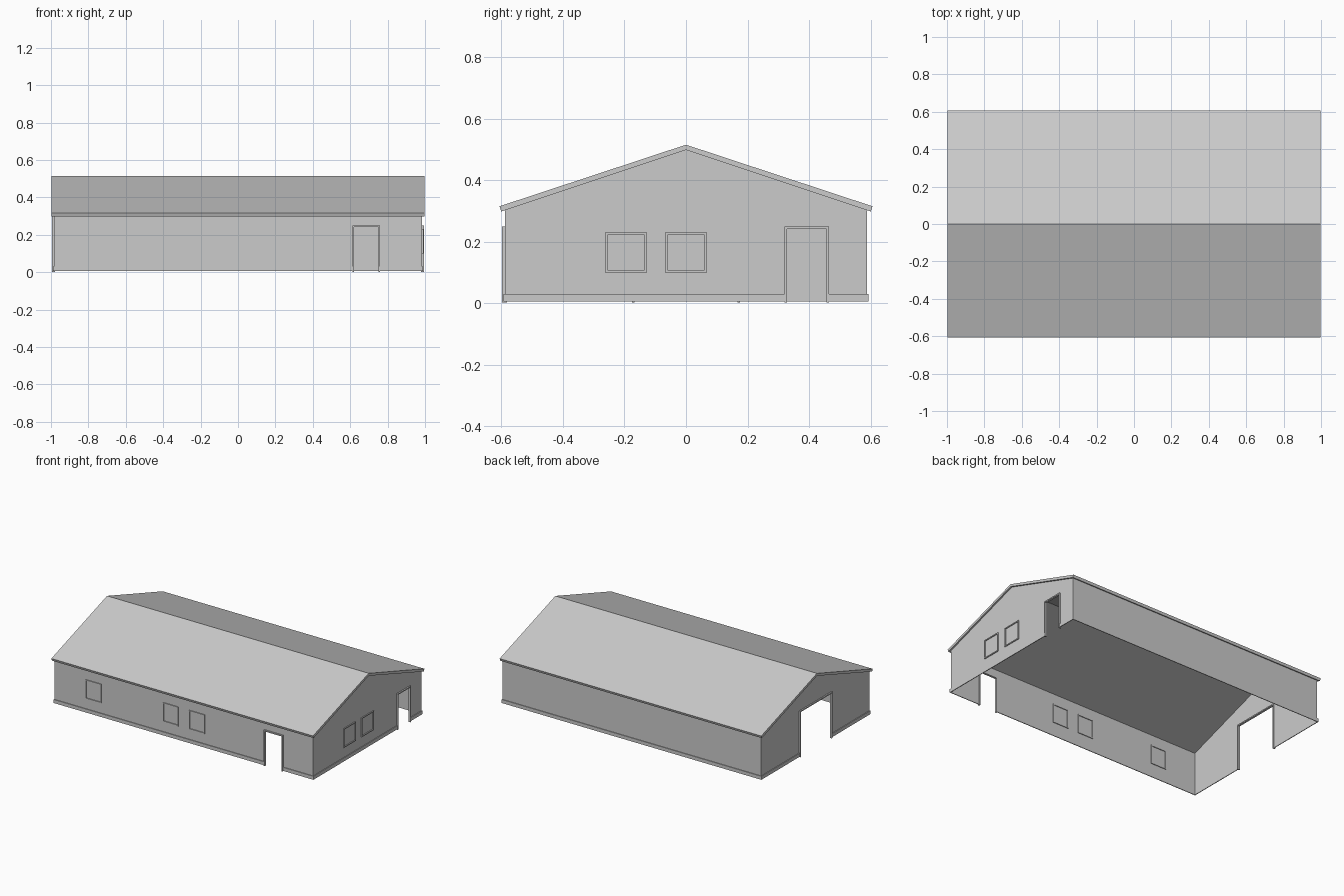
import bpy, bmesh

if "Cube" in bpy.data.objects:
    bpy.data.objects.remove(bpy.data.objects["Cube"])

WX, WY, Z0 = 0.985, 0.588, 0.006          # wall planes and wall foot
EAVE, APEX = 0.302, 0.499                 # wall heights

# each side maps (along wall, outward, height) to world space
SIDES = {
    "front": lambda u, d, z: (u, -WY - d, z),
    "back": lambda u, d, z: (u, WY + d, z),
    "right": lambda u, d, z: (WX + d, u, z),
    "left": lambda u, d, z: (-WX - d, u, z),
}


def finish(name, bm, normals=True):
    if normals:
        bmesh.ops.recalc_face_normals(bm, faces=bm.faces)
    me = bpy.data.meshes.new(name)
    bm.to_mesh(me)
    bm.free()
    ob = bpy.data.objects.new(name, me)
    bpy.context.collection.objects.link(ob)
    return ob


def bars(name, side, rects, d0, d1):
    """Boxes lying on a wall; rects are (u0, u1, z0, z1)."""
    bm = bmesh.new()
    for u0, u1, z0, z1 in rects:
        vs = bmesh.ops.create_cube(bm, size=1)["verts"]
        for v in vs:
            v.co = SIDES[side](u1 if v.co.x > 0 else u0,
                               d1 if v.co.y > 0 else d0,
                               z1 if v.co.z > 0 else z0)
    return finish(name, bm)


def wall(side, half, apex=None, door=None):
    """Sheet wall with an optional gable peak and door notch."""
    pts = [(-half, Z0)]
    if door:
        a, b, h = door
        pts += [(a, Z0), (a, h), (b, h), (b, Z0)]
    pts += [(half, Z0), (half, EAVE)]
    if apex:
        pts.append((0, apex))
    pts.append((-half, EAVE))
    bm = bmesh.new()
    f = bm.faces.new([bm.verts.new(SIDES[side](u, 0, z)) for u, z in pts])
    out = SIDES[side](0, 1, 0)
    f.normal_update()
    if f.normal.x * out[0] + f.normal.y * out[1] < 0:
        f.normal_flip()
    finish(side + "_wall", bm, False)

    # base trim, broken at the door
    e = half + 0.005
    t = 0.008
    runs = [(-e, door[0] - t), (door[1] + t, e)] if door else [(-e, e)]
    bars(side + "_base_trim", side, [(a, b, Z0, 0.03) for a, b in runs], 0, 0.005)
    if door:
        # door surround
        bars(side + "_door_frame", side, [(a - t, a, 0.002, h + t),
                                          (b, b + t, 0.002, h + t),
                                          (a, b, h, h + t)], -0.006, 0.009)


wall("front", WX, door=(0.62, 0.75, 0.242))
wall("back", WX)
wall("right", WY, APEX, (0.328, 0.457, 0.242))
wall("left", WY, APEX, (-0.167, 0.167, 0.312))

# window frames
for side, centres, hw in (("front", (-0.69, -0.10, 0.10), 0.06),
                          ("right", (-0.195, 0.0), 0.066)):
    for i, c in enumerate(centres):
        a, b, z0, z1, t = c - hw, c + hw, 0.099, 0.231, 0.007
        bars(f"{side}_window_frame_{i + 1}", side,
             [(a, a + t, z0, z1), (b - t, b, z0, z1),
              (a + t, b - t, z0, z0 + t), (a + t, b - t, z1 - t, z1)], -0.005, 0.006)

# gable roof slab
profile = [(-0.606, 0.315), (0, 0.515), (0.606, 0.315),
           (0.600, 0.298), (0, 0.498), (-0.600, 0.298)]
bm = bmesh.new()
ends = [[bm.verts.new((x, y, z)) for y, z in profile] for x in (-0.998, 0.996)]
n = len(profile)
for i in range(n):
    j = (i + 1) % n
    bm.faces.new((ends[0][i], ends[0][j], ends[1][j], ends[1][i]))
for e in ends:
    bm.faces.new((e[0], e[1], e[4], e[5]))
    bm.faces.new((e[1], e[2], e[3], e[4]))
finish("roof", bm)
